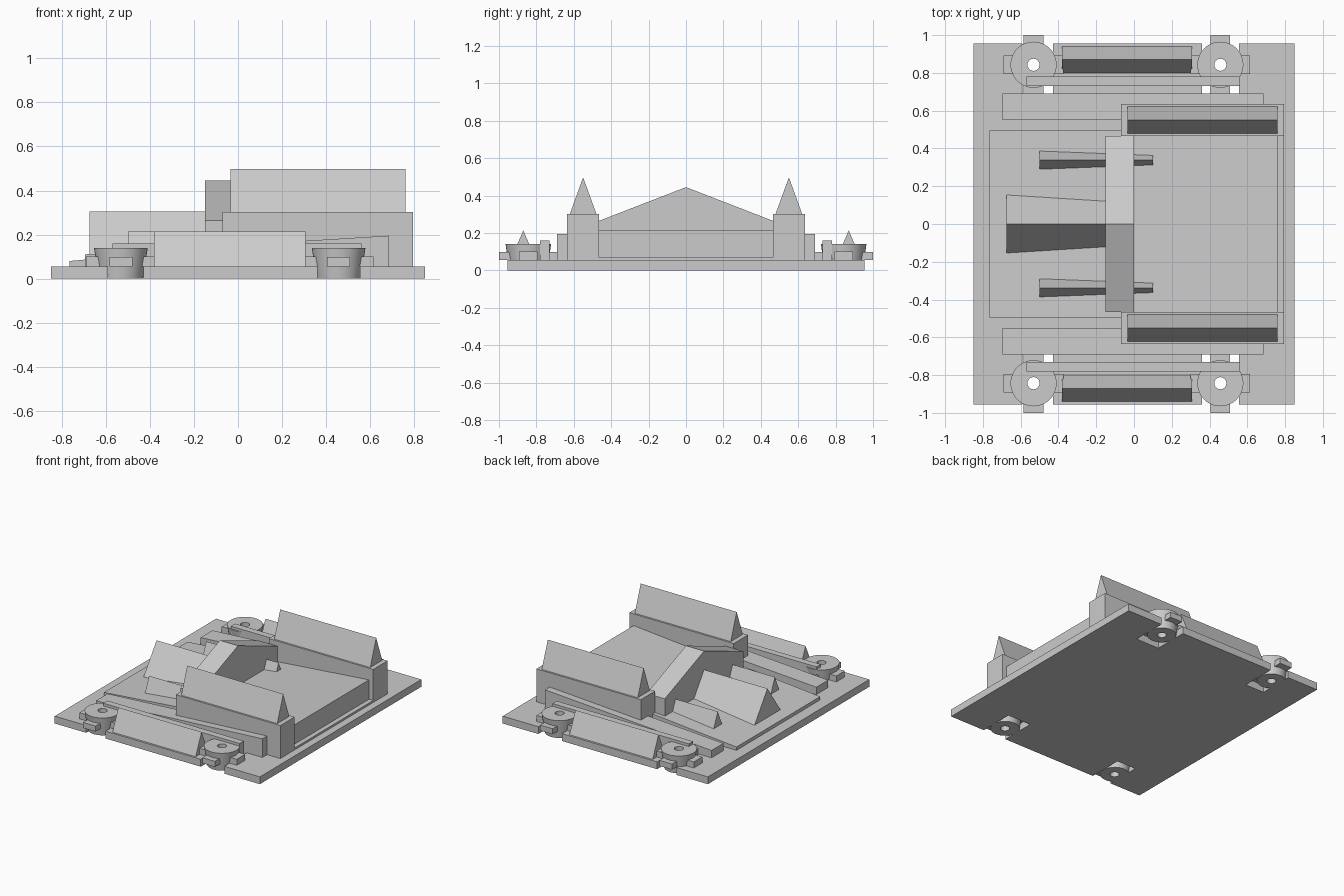
import bpy, bmesh, math
from mathutils import Vector

cube = bpy.data.objects.get("Cube")
if cube:
    bpy.data.objects.remove(cube, do_unlink=True)

GREY = (0.6, 0.6, 0.6, 1)
stone = bpy.data.materials.new("stone_grey")
stone.use_nodes = True
stone.diffuse_color = GREY
stone.node_tree.nodes["Principled BSDF"].inputs["Base Color"].default_value = GREY


def finish(name, bm):
    bmesh.ops.recalc_face_normals(bm, faces=bm.faces)
    mesh = bpy.data.meshes.new(name)
    bm.to_mesh(mesh)
    bm.free()
    mesh.materials.append(stone)
    obj = bpy.data.objects.new(name, mesh)
    bpy.context.collection.objects.link(obj)
    return obj


def extrude(name, axis, profile, start, end):
    """Extrude a 2D profile along x, y or z."""
    place = {"x": lambda p, t: (t, p[0], p[1]),
             "y": lambda p, t: (p[0], t, p[1]),
             "z": lambda p, t: (p[0], p[1], t)}[axis]
    bm = bmesh.new()
    face = bm.faces.new([bm.verts.new(place(p, start)) for p in profile])
    new = bmesh.ops.extrude_face_region(bm, geom=[face])["geom"]
    shift = Vector(place((0, 0), end - start))
    bmesh.ops.translate(bm, vec=shift, verts=[v for v in new if isinstance(v, bmesh.types.BMVert)])
    return finish(name, bm)


def box(name, x, y, z):
    return extrude(name, "z", [(x[0], y[0]), (x[1], y[0]), (x[1], y[1]), (x[0], y[1])], *z)


def ridge(name, x, y, half, z):
    """Triangular roof running along x."""
    return extrude(name, "x", [(y - half, z[0]), (y + half, z[0]), (y, z[1])], *x)


def ramp(name, x, y, low, high):
    """Block whose top rises towards +x."""
    return extrude(name, "y", [(x[0], FLOOR), (x[1], FLOOR), (x[1], high), (x[0], low)], *y)


def tower(name, x, y):
    """Flared round tower with a bore through it."""
    bm = bmesh.new()
    ring = [bm.verts.new((x + r, y, z)) for r, z in
            ((0.032, 0), (0.1, 0), (0.122, 0.14), (0.032, 0.14))]
    edges = [bm.edges.new((ring[i], ring[(i + 1) % 4])) for i in range(4)]
    bmesh.ops.spin(bm, geom=ring + edges, cent=(x, y, 0), axis=(0, 0, 1),
                   angle=math.tau, steps=48, use_duplicate=False)
    bmesh.ops.remove_doubles(bm, verts=bm.verts, dist=0.0005)
    obj = finish(name, bm)
    bpy.ops.object.select_all(action="DESELECT")
    obj.select_set(True)
    bpy.context.view_layer.objects.active = obj
    bpy.ops.object.shade_smooth_by_angle(angle=math.radians(35))


FLOOR = 0.055
TOWER_Y = 0.843

# Base plate with four notches for the towers
edge = [(-0.85, 0.955), (-0.59, 0.955), (-0.59, 0.69), (-0.43, 0.69), (-0.43, 0.955),
        (0.36, 0.955), (0.36, 0.69), (0.555, 0.69), (0.555, 0.955), (0.85, 0.955)]
extrude("base_plate", "z", edge + [(x, -y) for x, y in reversed(edge)], 0, FLOOR)

# Central sloping platform, rear step and cross gable
ramp("central_ramp", (-0.765, 0.76), (-0.495, 0.495), 0.08, 0.215)
box("end_step", (0.6, 0.795), (-0.47, 0.47), (FLOOR, 0.07))
extrude("cross_gable", "x", [(-0.465, FLOOR), (0.465, FLOOR), (0.465, 0.265),
                             (0, 0.445), (-0.465, 0.265)], -0.15, 0.0)
ridge("central_roof", (-0.675, -0.1), 0, 0.177, (FLOOR, 0.305))

# Parts repeated on both sides
for side, s in (("left", 1), ("right", -1)):
    def span(a, b):
        return tuple(sorted((s * a, s * b)))

    ridge(f"small_roof_{side}", (-0.5, 0.1), s * 0.338, 0.069, (FLOOR, 0.215))
    box(f"hall_{side}", (-0.07, 0.795), span(0.465, 0.635), (FLOOR, 0.302))
    ridge(f"hall_roof_{side}", (-0.035, 0.76), s * 0.55, 0.071, (0.302, 0.497))
    ramp(f"side_ramp_{side}", (-0.695, 0.685), span(0.55, 0.69), 0.11, 0.195)
    box(f"long_wall_{side}", (-0.57, 0.56), span(0.73, 0.78), (FLOOR, 0.16))
    ridge(f"outer_roof_{side}", (-0.382, 0.307), s * 0.87, 0.07, (FLOOR, 0.213))

    # Round towers with a lug on each of four sides
    for end, tx in (("west", -0.532), ("east", 0.457)):
        ty = s * TOWER_Y
        tower(f"tower_{side}_{end}", tx, ty)
        for d in (1, -1):
            x = sorted((tx + d * 0.07, tx + d * 0.158))
            box(f"side_lug_{side}_{end}", x, (ty - 0.05, ty + 0.05), (FLOOR, 0.1))
            y = sorted((ty + d * 0.07, ty + d * 0.157))
            box(f"cross_lug_{side}_{end}", (tx - 0.052, tx + 0.052), y, (FLOOR, 0.097))
